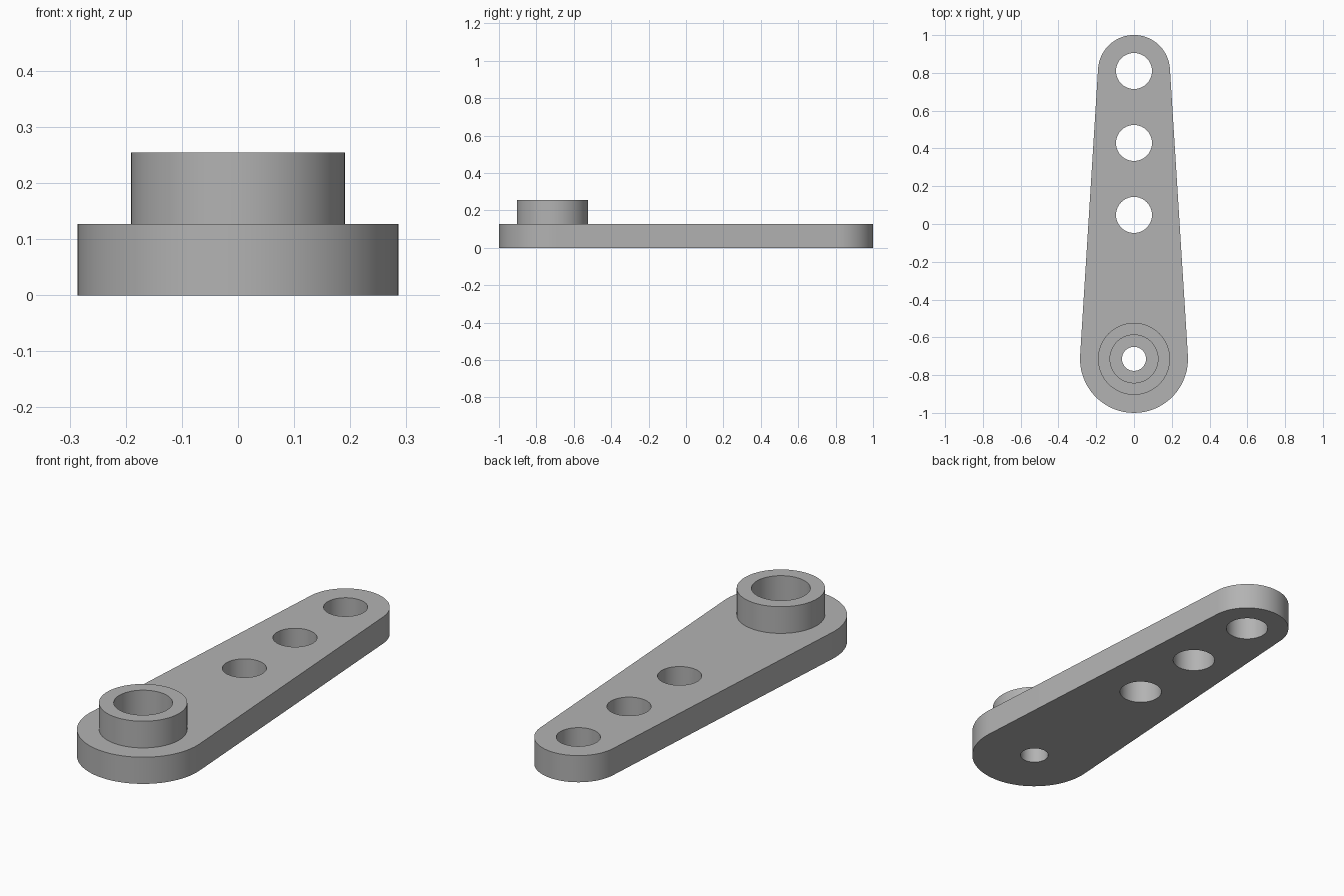
import bpy, bmesh, math

cube = bpy.data.objects.get("Cube")
if cube:
    bpy.data.objects.remove(cube, do_unlink=True)

U = 0.127                                   # plate thickness, the base module
HUB_Y, TIP_Y = -0.714, 0.81
HUB_R, TIP_R = 2.25 * U, 1.5 * U
SEGMENTS = 96

grey = bpy.data.materials.new("grey_plastic")
grey.use_nodes = True
colour = (0.45, 0.45, 0.45, 1)
grey.diffuse_color = colour
grey.node_tree.nodes["Principled BSDF"].inputs["Base Color"].default_value = colour


def arc(cy, r, start, end, n):
    """Points along an arc centred on the y axis."""
    angles = [start + (end - start) * i / n for i in range(n + 1)]
    return [(r * math.cos(a), cy + r * math.sin(a)) for a in angles]


def prism(name, outline, z0, z1):
    """Solid extruded upwards from a flat outline."""
    bm = bmesh.new()
    face = bm.faces.new([bm.verts.new((x, y, z0)) for x, y in outline])
    top = bmesh.ops.extrude_face_region(bm, geom=[face])["geom"]
    verts = [v for v in top if isinstance(v, bmesh.types.BMVert)]
    bmesh.ops.translate(bm, verts=verts, vec=(0, 0, z1 - z0))
    bmesh.ops.recalc_face_normals(bm, faces=bm.faces)
    mesh = bpy.data.meshes.new(name)
    bm.to_mesh(mesh)
    bm.free()
    mesh.materials.append(grey)
    obj = bpy.data.objects.new(name, mesh)
    bpy.context.collection.objects.link(obj)
    return obj


def cylinder(name, y, r, z0, z1):
    return prism(name, arc(y, r, 0, math.tau, SEGMENTS)[:-1], z0, z1)


def combine(target, tool, operation):
    """Apply a boolean and discard the tool."""
    tool.hide_render = True
    bpy.context.view_layer.objects.active = target
    mod = target.modifiers.new(tool.name, "BOOLEAN")
    mod.operation, mod.solver, mod.object = operation, "EXACT", tool
    bpy.ops.object.modifier_apply(modifier=mod.name)
    bpy.data.objects.remove(tool, do_unlink=True)


# Tapered arm: two round ends joined by tangent sides
tilt = math.asin((HUB_R - TIP_R) / (TIP_Y - HUB_Y))
outline = arc(TIP_Y, TIP_R, tilt, math.pi - tilt, SEGMENTS // 2)
outline += arc(HUB_Y, HUB_R, math.pi - tilt, math.tau + tilt, SEGMENTS // 2)
arm = prism("lever_arm", outline, 0, U)

# Raised hub with a wide socket and a narrow screw hole
combine(arm, cylinder("hub", HUB_Y, 1.5 * U, U / 2, 2 * U), "UNION")
combine(arm, cylinder("socket", HUB_Y, U, U, 3 * U), "DIFFERENCE")
combine(arm, cylinder("screw_hole", HUB_Y, U / 2, -U, 3 * U), "DIFFERENCE")

# Row of linkage holes
for i in range(3):
    hole = cylinder("linkage_hole", TIP_Y - 3 * U * i, 0.75 * U, -U, 2 * U)
    combine(arm, hole, "DIFFERENCE")

bpy.ops.object.select_all(action="DESELECT")
arm.select_set(True)
bpy.context.view_layer.objects.active = arm
bpy.ops.object.shade_smooth_by_angle(angle=math.radians(30))
